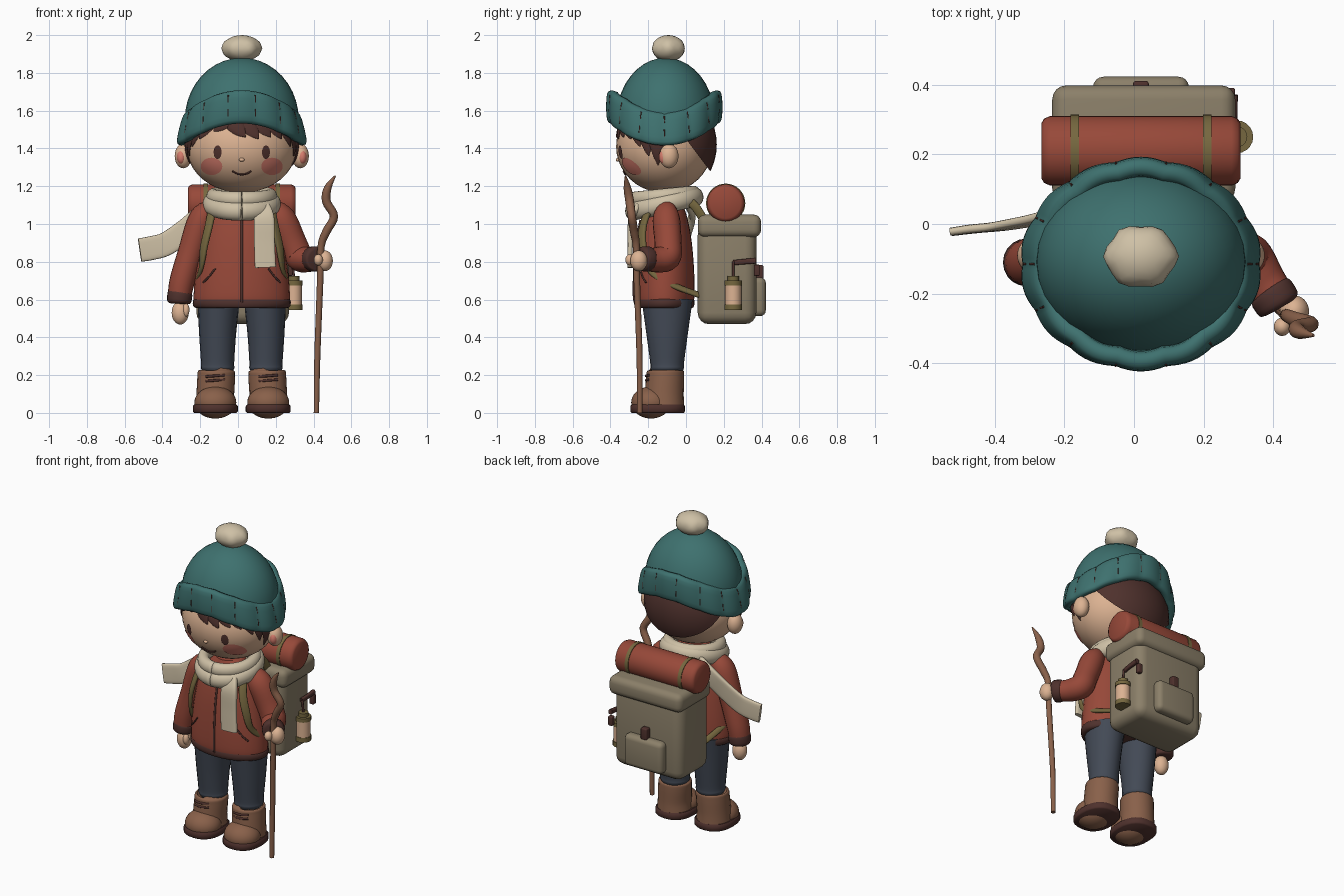
import bpy, bmesh, math, random
from math import sin, cos, pi, radians, sqrt
from mathutils import Vector, Matrix, Euler

if "Cube" in bpy.data.objects:
    bpy.data.objects.remove(bpy.data.objects["Cube"])
random.seed(4)
CX, CY = 0.02, -0.115                      # body axis


def material(name, *rgb):
    m = bpy.data.materials.new(name)
    m.use_nodes = True
    m.diffuse_color = (*rgb, 1)
    m.node_tree.nodes["Principled BSDF"].inputs["Base Color"].default_value = (*rgb, 1)
    return m


TEAL = material("teal wool", .048, .165, .158)
CREAM = material("cream wool", .62, .53, .38)
SKIN = material("skin", .72, .45, .29)
RED = material("rust red", .31, .066, .041)
DARK = material("dark brown", .078, .031, .026)
DENIM = material("denim", .056, .068, .092)
BROWN = material("leather brown", .25, .118, .068)
PACK = material("canvas taupe", .26, .215, .142)
OLIVE = material("olive strap", .18, .137, .05)
BLUSH = material("blush pink", .66, .2, .15)


def finish(name, bm, mat, angle=45):
    bmesh.ops.recalc_face_normals(bm, faces=bm.faces[:])
    me = bpy.data.meshes.new(name)
    bm.to_mesh(me)
    bm.free()
    me.materials.append(mat)
    me.shade_smooth()
    me.set_sharp_from_angle(angle=radians(angle))
    ob = bpy.data.objects.new(name, me)
    bpy.context.collection.objects.link(ob)
    return ob


def ball(name, loc, radii, mat, rot=(0, 0, 0), cut=None):
    """Ellipsoid; cut = (point, normal) keeps the side the normal points to."""
    bm = bmesh.new()
    bmesh.ops.create_uvsphere(bm, u_segments=32, v_segments=20, radius=1)
    m = Matrix.LocRotScale(Vector(loc), Euler(rot), Vector(radii))
    bmesh.ops.transform(bm, matrix=m, verts=bm.verts[:])
    if cut:
        g = bm.verts[:] + bm.edges[:] + bm.faces[:]
        r = bmesh.ops.bisect_plane(bm, geom=g, plane_co=cut[0], plane_no=cut[1], clear_inner=True)
        rim = [e for e in r["geom_cut"] if isinstance(e, bmesh.types.BMEdge)]
        bmesh.ops.contextual_create(bm, geom=rim)
    return finish(name, bm, mat)


def box(name, loc, size, mat, bevel):
    bm = bmesh.new()
    bmesh.ops.create_cube(bm, size=1)
    bmesh.ops.transform(bm, matrix=Matrix.LocRotScale(Vector(loc), None, Vector(size)), verts=bm.verts[:])
    bmesh.ops.bevel(bm, geom=bm.edges[:], offset=bevel, segments=4, profile=.5, affect='EDGES')
    return finish(name, bm, mat, 60)


def spline(pts, steps):
    """Catmull-Rom through points of any dimension."""
    p = [pts[0]] + list(pts) + [pts[-1]]
    out = []
    for i in range(1, len(p) - 2):
        for s in range(steps):
            t = s / steps
            out.append([.5 * (2 * b + (c - a) * t + (2 * a - 5 * b + 4 * c - d) * t * t
                              + (3 * b - a - 3 * c + d) * t ** 3)
                        for a, b, c, d in zip(*p[i - 1:i + 3])])
    return out + [list(pts[-1])]


def sweep(name, pts, mat, ref=(0, 1, 0), n=2, steps=5, seg=20, angle=50):
    """Superellipse section along (x, y, z, side radius, depth radius) points."""
    path = spline(pts, steps)
    pos = [Vector(q[:3]) for q in path]
    bm = bmesh.new()
    rings = []
    for i, q in enumerate(path):
        t = (pos[min(i + 1, len(pos) - 1)] - pos[max(i - 1, 0)]).normalized()
        side = t.cross(Vector(ref)).normalized()
        deep = side.cross(t)
        ring = []
        for k in range(seg):
            c, s = cos(2 * pi * k / seg), sin(2 * pi * k / seg)
            u = math.copysign(abs(c) ** (2 / n), c) * max(q[3], .001)
            v = math.copysign(abs(s) ** (2 / n), s) * max(q[4], .001)
            ring.append(bm.verts.new(pos[i] + side * u + deep * v))
        rings.append(ring)
    for a, b in zip(rings, rings[1:]):
        for k in range(seg):
            bm.faces.new((a[k], a[k - 1], b[k - 1], b[k]))
    bm.faces.new(rings[0])
    bm.faces.new(rings[-1])
    return finish(name, bm, mat, angle)


def line(name, pts, r, mat, ref=(0, 1, 0)):
    return sweep(name, [(*p, r, r) for p in pts], mat, ref, seg=8)


# Head, with a helper that finds points on its surface
H, R = Vector((CX, CY, 1.41)), Vector((.293, .255, .245))
ball("head", H, R, SKIN)


def on_head(deg, z, off=0.0):
    k = sqrt(max(0, 1 - ((z - H.z) / R.z) ** 2))
    a = radians(deg)
    return (H.x + (R.x + off) * k * sin(a), H.y - (R.y + off) * k * cos(a), z)


def face_point(x, z, off=.004):
    k = 1 - ((x - H.x) / R.x) ** 2 - ((z - H.z) / R.z) ** 2
    return (x, H.y - R.y * sqrt(max(k, 0)) - off, z)


def face_disc(name, x, z, rx, rz, mat, off):
    bm = bmesh.new()
    bmesh.ops.create_circle(bm, segments=24, radius=1, cap_ends=True)
    bmesh.ops.poke(bm, faces=bm.faces[:])
    bmesh.ops.subdivide_edges(bm, edges=bm.edges[:], cuts=2, use_grid_fill=True)
    for v in bm.verts:
        v.co = face_point(x + v.co.x * rx, z + v.co.y * rz, off)
    return finish(name, bm, mat)


for s, side in ((-1, "right"), (1, "left")):
    face_disc(side + "_eye", CX + s * .128, 1.38, .021, .036, DARK, .006)
    face_disc(side + "_cheek", CX + s * .16, 1.305, .057, .046, BLUSH, .004)
    ball(side + "_ear", (CX + s * .31, -.09, 1.36), (.045, .05, .065), SKIN)
    ball(side + "_inner_ear", (CX + s * .32, -.118, 1.355), (.024, .026, .038), BLUSH)
ball("nose", face_point(CX, 1.34, 0), (.014, .012, .01), SKIN)
line("mouth", [face_point(CX + d * .05, 1.262 + .018 * d * d) for d in (-1, -.5, 0, .5, 1)], .0045, DARK)

# Hair: back shell cut on a slant, crown and fringe locks
ball("back_hair", (CX, -.087, 1.42), (.298, .25, .28), DARK, cut=((0, .03, 1.41), (0, .8, .6)))
ball("crown_hair", H, R + Vector((.012, .012, .012)), DARK, cut=((0, 0, 1.525), (0, 0, 1)))
LOCKS = [(-80, -82, 1.32), (-66, -72, 1.36), (-52, -62, 1.41), (-38, -50, 1.45), (-20, -32, 1.49),
         (-14, 4, 1.46), (2, 18, 1.45), (18, 32, 1.46), (34, 46, 1.45), (50, 60, 1.41),
         (66, 71, 1.36), (80, 82, 1.31)]
for i, (a, b, z) in enumerate(LOCKS):
    pts = [(*on_head(a + (b - a) * t, 1.56 + (z - 1.56) * t, .004), w, .012 * (1 - t) + .003)
           for t, w in ((0, .05), (.4, .045), (.75, .026), (1, .002))]
    sweep(f"fringe_lock_{i}", pts, DARK, Vector(on_head((a + b) / 2, 1.45)) - H, seg=12)

# Knitted hat: dome, wavy turned-up band, stitches, bobble
ball("hat_dome", (CX, -.108, 1.55), (.302, .262, .33), TEAL, cut=((0, 0, 1.58), (0, 0, 1)))


def band_point(th, out, h):
    o = out - .25 * h * sin(th) ** 2 + .008 * abs(cos(7 * th))
    return Vector((CX + (.298 + o) * sin(th), CY - (.27 + o) * cos(th), 1.562 + .058 * cos(2 * th) + h))


bm = bmesh.new()
N, M = 112, 16
band = []
for i in range(N):
    ring = []
    for k in range(M):
        c, s = cos(2 * pi * k / M), sin(2 * pi * k / M)
        ring.append(bm.verts.new(band_point(2 * pi * i / N, .03 * math.copysign(abs(c) ** .6, c),
                                            .088 * math.copysign(abs(s) ** .7, s))))
    band.append(ring)
for i in range(N):
    for k in range(M):
        bm.faces.new((band[i - 1][k - 1], band[i][k - 1], band[i][k], band[i - 1][k]))
finish("hat_band", bm, TEAL, 60)
for i in range(14):
    th = 2 * pi * (i + .5) / 14
    for j, (lo, hi) in enumerate(((-.045, -.005), (.03, .068))):
        line(f"stitch_{i}_{j}", [band_point(th, .029 - abs(h) * .06, h) for h in (lo, hi)], .0035, DARK,
             (sin(th), -cos(th), 0))
bm = bmesh.new()
bmesh.ops.create_icosphere(bm, subdivisions=3, radius=1)
for v in bm.verts:
    a = math.atan2(v.co.y, v.co.x)
    bump = 1 + .05 * cos(6 * a) * (1 - v.co.z ** 2) + random.uniform(-.015, .015)
    v.co = Vector((CX + .104 * v.co.x * bump, -.093 + .09 * v.co.y * bump, 1.93 + .07 * v.co.z))
finish("hat_bobble", bm, CREAM, 80)

# Jacket with hem, zip and pocket seams
TORSO = [(.57, .25, .15), (.62, .255, .16), (.75, .245, .158), (.9, .222, .146),
         (1.02, .19, .125), (1.1, .14, .1), (1.16, .08, .08)]
sweep("jacket", [(CX, CY, z, a, b) for z, a, b in TORSO], RED, seg=32)
sweep("jacket_hem", [(CX, CY, z, a, a * .615) for z, a in ((.555, .24), (.565, .257), (.595, .259), (.605, .25))],
      DARK, seg=32, steps=2)
line("zip", [(CX, CY - b, z) for z, a, b in TORSO[:5]], .007, DARK)
for s, side in ((-1, "right"), (1, "left")):
    line(side + "_pocket_seam", [(CX + s * .205, -.212, .69), (CX + s * .175, -.23, .72),
                                 (CX + s * .14, -.244, .765)], .005, DARK)

# Arms: one hanging, one bent to hold the staff
sweep("right_sleeve", [(-.13, -.11, 1.09, .04, .05), (-.19, -.11, 1.03, .07, .075), (-.25, -.11, .85, .068, .07),
                       (-.295, -.11, .7, .067, .07), (-.31, -.11, .62, .062, .064)], RED)
sweep("right_cuff", [(-.304, -.11, .645, .06, .062), (-.307, -.11, .63, .066, .068), (-.312, -.11, .59, .064, .066),
                     (-.313, -.11, .578, .05, .05)], DARK, steps=3)
ball("right_hand", (-.306, -.115, .53), (.045, .042, .062), SKIN)
ball("right_thumb", (-.275, -.14, .545), (.018, .02, .035), SKIN)
sweep("left_sleeve", [(.17, -.11, 1.09, .04, .05), (.23, -.105, 1.03, .07, .075), (.29, -.095, .9, .07, .075),
                      (.325, -.1, .825, .072, .075), (.365, -.16, .81, .066, .068), (.4, -.205, .815, .06, .06)],
      RED, ref=(.8, .5, .2))
sweep("left_cuff", [(.388, -.19, .813, .06, .06), (.395, -.2, .814, .067, .067), (.415, -.23, .816, .065, .065),
                    (.42, -.238, .816, .05, .05)], DARK, steps=3)
ball("left_hand", (.46, -.25, .805), (.042, .045, .055), SKIN)
ball("left_thumb", (.425, -.295, .81), (.024, .026, .03), SKIN)

# Crooked walking staff
sweep("staff", [(.415, -.245, 0, .014, .014), (.42, -.246, .3, .016, .016), (.435, -.26, .7, .017, .017),
                (.44, -.263, .88, .019, .019), (.468, -.275, .96, .022, .022), (.508, -.287, 1.04, .022, .022),
                (.468, -.298, 1.12, .023, .023), (.475, -.31, 1.19, .02, .02), (.515, -.32, 1.255, .004, .004)],
      BROWN, seg=12)

# Trousers and boots
for s, side in ((-1, "right"), (1, "left")):
    x = CX + s * .128
    sweep(side + "_trouser", [(x, -.1, .21, .07, .075), (x, -.1, .235, .088, .088), (x, -.1, .27, .088, .09),
                              (x, -.1, .42, .098, .11), (x - s * .005, -.1, .6, .112, .135)], DENIM)
    f = CX + s * .14
    sweep(side + "_sole", [(f, -.15, 0, .112, .138), (f, -.15, .008, .119, .145), (f, -.15, .035, .119, .145),
                           (f, -.15, .045, .112, .138)], DARK, n=2.4, steps=1, seg=28)
    sweep(side + "_boot_shaft", [(f, -.115, .035, .105, .105), (f, -.115, .1, .1, .103), (f - s * .005, -.11, .19, .1, .1),
                                 (f - s * .006, -.11, .222, .096, .096), (f - s * .006, -.11, .226, .07, .07)], BROWN)
    ball(side + "_boot_toe", (f, -.185, .055), (.111, .105, .085), BROWN)
    for z in (.172, .196):
        line(f"{side}_lace_{z}", [(f + d * .05, -.211 + .016 * d * d, z + .004 * d) for d in (-1, 0, 1)], .007, DARK)

# Scarf: two wraps, a hanging end and a blown end
for name, z, a, b, tilt, r in (("upper", 1.145, .152, .155, .09, .042), ("lower", 1.105, .165, .165, .22, .05)):
    ring = [(CX + a * sin(t * pi / 12), CY - b * cos(t * pi / 12), z - tilt * .17 * cos(t * pi / 12), r * .85, r)
            for t in range(25)]
    sweep(f"scarf_{name}_wrap", ring, CREAM, ref=(0, 0, 1), steps=2, angle=180)
sweep("scarf_hanging_end", [(.125, -.25, 1.09, .045, .018), (.138, -.287, 1.03, .054, .018),
                            (.14, -.295, .9, .055, .014), (.145, -.297, .77, .056, .014)], CREAM, n=4)
sweep("scarf_blown_end", [(-.07, .01, 1.12, .045, .016), (-.17, .035, 1.06, .056, .016), (-.28, .012, .965, .06, .014),
                          (-.38, -.006, .895, .062, .013), (-.46, -.014, .872, .063, .013),
                          (-.52, -.022, .862, .062, .012)], CREAM, n=4)

# Backpack with lid, pocket, clasp and bedroll
box("pack_body", (CX + .005, .217, .735), (.49, .31, .53), PACK, .06)
box("pack_lid", (CX + .008, .23, .99), (.525, .335, .12), PACK, .04)
box("pack_pocket", (CX, .385, .615), (.275, .075, .205), PACK, .03)
box("pocket_clasp", (CX, .39, .745), (.045, .04, .075), DARK, .008)
roll = [(-.265, .08), (-.258, .092), (-.24, .1), (.28, .1), (.298, .092), (.305, .08)]
sweep("bedroll", [(x, .21, 1.11, r, r) for x, r in roll], RED, steps=1, seg=32)
for x in (-.17, .21):
    sweep(f"bedroll_strap_{x}", [(x + d, .21, 1.11, .104, .104) for d in (-.012, .012)], OLIVE, steps=1, seg=32)

# Shoulder straps
for s, side in ((-1, "right"), (1, "left")):
    path = [(.13, .09, 1.03), (.135, .03, 1.11), (.14, -.07, 1.145), (.15, -.17, 1.11), (.172, -.225, 1.0),
            (.2, -.23, .88), (.215, -.2, .77), (.235, -.1, .69), (.2, .08, .62)]
    sweep(side + "_shoulder_strap", [(CX + s * x, y, z, .024, .012) if i < 6 else (CX + s * x, y, z, .018, .01)
          for i, (x, y, z) in enumerate(path)], OLIVE, ref=(s * .5, -.6, .6), n=3, seg=12)

# Flask hung from a side loop
for name, z0, z1, r, mat in (("flask", .56, .685, .043, SKIN), ("flask_base", .545, .575, .047, OLIVE),
                             ("flask_shoulder", .675, .7, .047, OLIVE), ("flask_cap", .7, .725, .03, OLIVE)):
    sweep(name, [(.295, .25, z0, r, r), (.295, .25, z1, r, r)], mat, steps=1)
line("flask_cord", [(.295, .25, .72), (.288, .25, .8)], .007, DARK)
sweep("side_loop", [(.28, .25, .795, .011, .014), (.285, .3, .8, .011, .014), (.285, .37, .806, .013, .016)],
      DARK, ref=(0, 0, 1), n=3)
box("side_buckle", (.275, .375, .755), (.03, .03, .06), DARK, .006)
